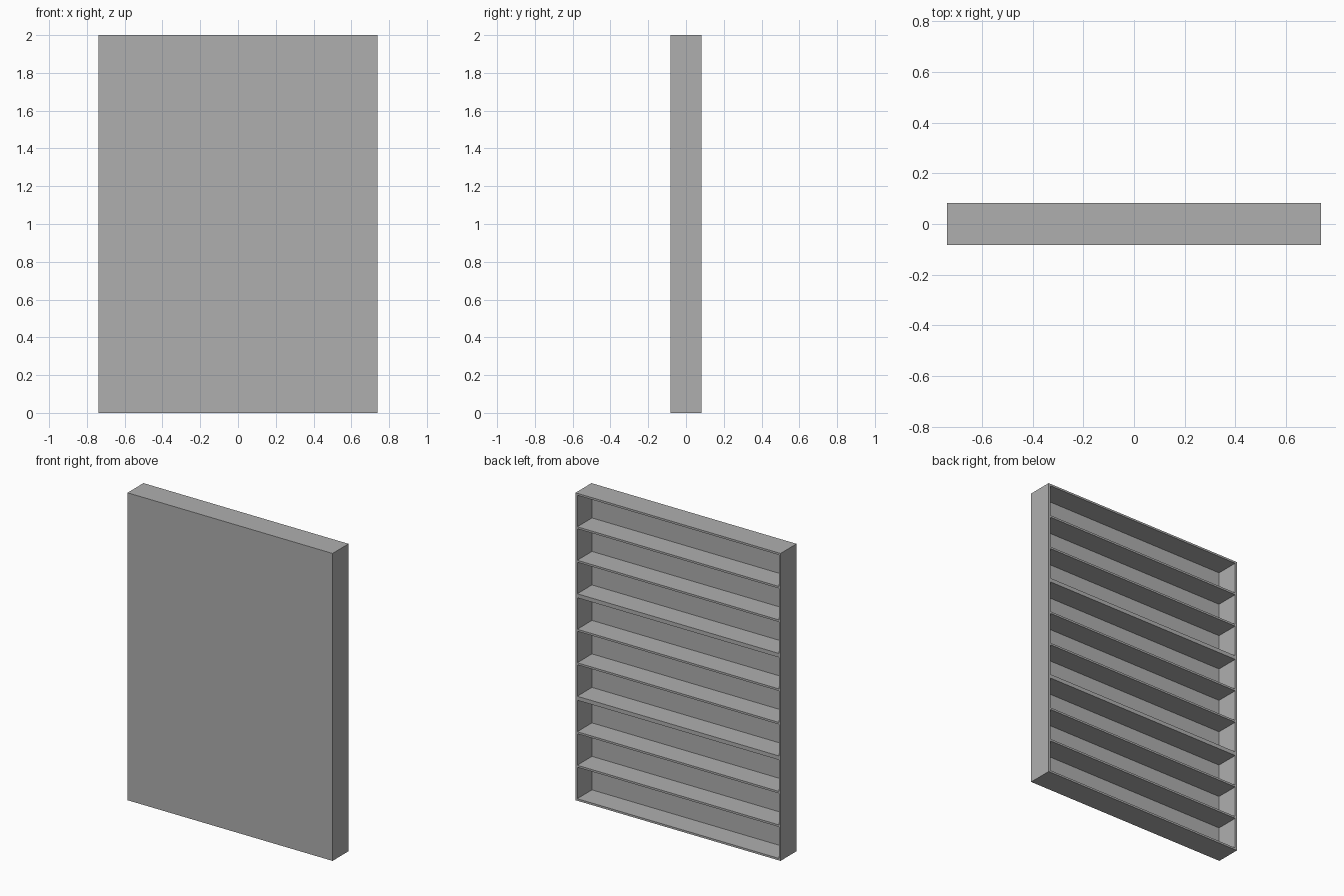
import bpy

if "Cube" in bpy.data.objects:
    bpy.data.objects.remove(bpy.data.objects["Cube"])

W, D, H = 1.476, 0.164, 2.0   # overall width, depth, height
T = 0.013                     # board thickness
BAYS = 3                      # stacked bays, each with two inner shelves
BAY_H = H / BAYS
GAP = (BAY_H - 4 * T) / 3     # clear height of one compartment

# Dark grey finish
grey = bpy.data.materials.new("dark_grey")
grey.diffuse_color = (0.43, 0.43, 0.43, 1)
grey.use_nodes = True
grey.node_tree.nodes["Principled BSDF"].inputs["Base Color"].default_value = grey.diffuse_color


def board(name, x0, x1, y0, y1, z0, z1):
    bpy.ops.mesh.primitive_cube_add(
        size=1, location=((x0 + x1) / 2, (y0 + y1) / 2, (z0 + z1) / 2))
    ob = bpy.context.object
    ob.name = name
    ob.scale = (x1 - x0, y1 - y0, z1 - z0)
    bpy.ops.object.transform_apply(location=False, rotation=False, scale=True)
    ob.data.materials.append(grey)
    return ob


xi = W / 2 - T                # inner half width
yf, yb = -D / 2, D / 2        # front and back planes

# Closed front panel and side boards
board("front_panel", -W / 2, W / 2, yf, yf + T, 0, H)
board("left_side", -W / 2, -xi, yf + T, yb, 0, H)
board("right_side", xi, W / 2, yf + T, yb, 0, H)

# Bottom and top boards
board("bottom_board", -xi, xi, yf + T, yb, 0, T)
board("top_board", -xi, xi, yf + T, yb, H - T, H)

# Double-thickness dividers between bays
for i in range(1, BAYS):
    z = i * BAY_H
    board(f"divider_{i}", -xi, xi, yf + T, yb, z - T, z + T)

# Two thin shelves inside each bay
for i in range(BAYS):
    for j in (1, 2):
        z = i * BAY_H + j * (GAP + T)
        board(f"shelf_{i * 2 + j}", -xi, xi, yf + T, yb, z, z + T)
